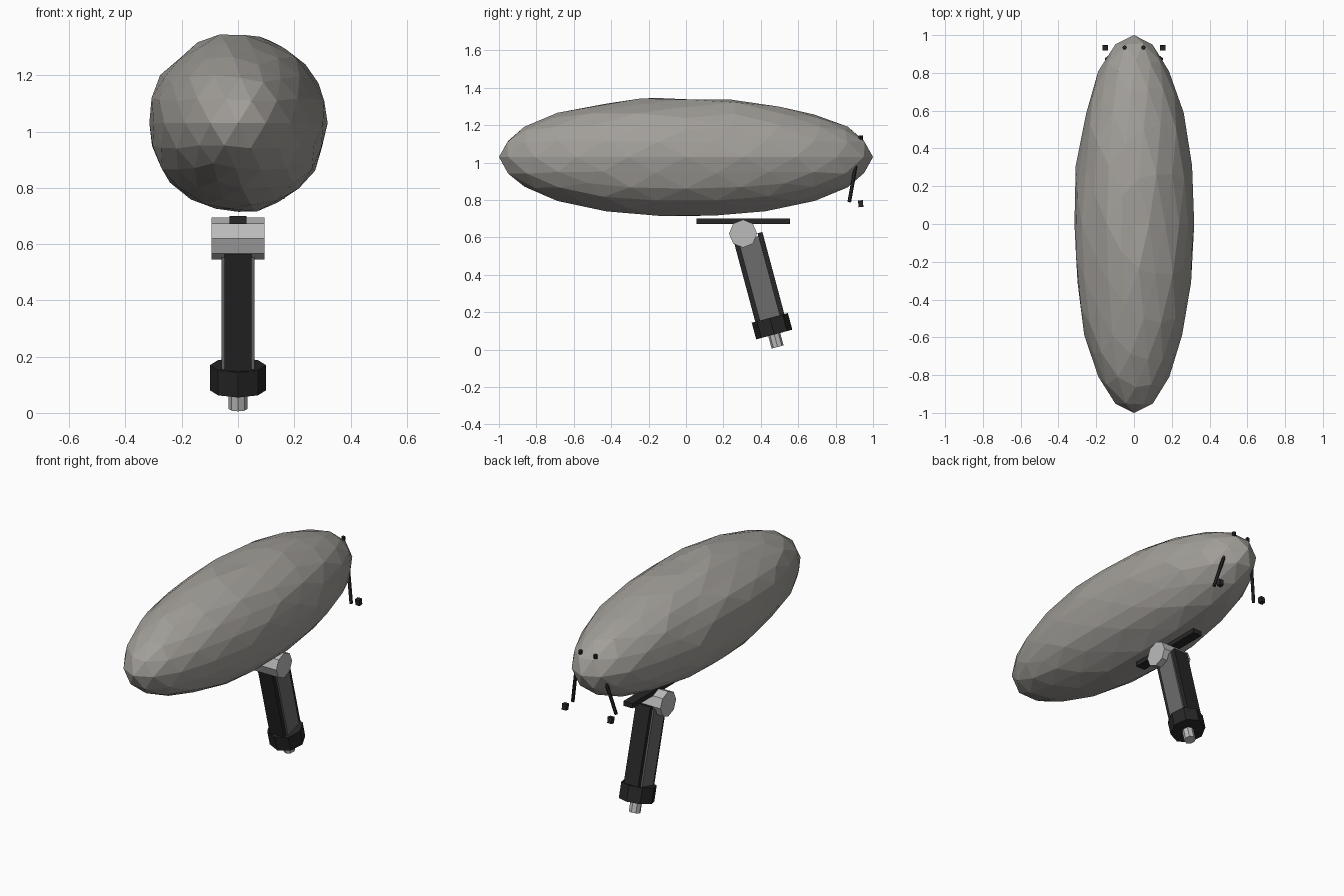
import bpy, math, random
from mathutils import Vector, Matrix

if "Cube" in bpy.data.objects:
    bpy.data.objects.remove(bpy.data.objects["Cube"])

random.seed(4)

def mat(name, c):
    m = bpy.data.materials.new(name)
    m.diffuse_color = (*c, 1)
    m.use_nodes = True
    m.node_tree.nodes["Principled BSDF"].inputs["Base Color"].default_value = m.diffuse_color
    return m

FUR = mat("fur_grey", (0.36, 0.345, 0.32))
BLACK = mat("black", (0.02, 0.02, 0.02))
DARK = mat("dark_grey", (0.15, 0.15, 0.15))
METAL = mat("metal", (0.5, 0.5, 0.5))

def finish(name, m):
    o = bpy.context.object
    o.name = name
    o.data.materials.append(m)
    return o

def box(name, loc, size, m, rot=(0, 0, 0)):
    bpy.ops.mesh.primitive_cube_add(size=1, location=loc, rotation=rot)
    o = finish(name, m)
    o.scale = size
    return o

def cyl(name, loc, r, h, m, rot=(0, 0, 0), n=8):
    bpy.ops.mesh.primitive_cylinder_add(vertices=n, radius=r, depth=h, location=loc, rotation=rot)
    return finish(name, m)

# furry windshield: slightly irregular low-poly ellipsoid
bpy.ops.mesh.primitive_ico_sphere_add(subdivisions=3, radius=1)
body = finish("fur_windshield", FUR)
for v in body.data.vertices:
    k = 1 + random.uniform(-0.02, 0.025)
    if v.co.z > 0.99:
        k = 0.95
    if abs(v.co.y) > 0.99:
        k = 1
    v.co = (v.co.x * 0.318 * k, v.co.y, v.co.z * 0.318 * k + 1.03)

# mounting rail and pivot knob
box("mount_rail", (0, 0.305, 0.686), (0.06, 0.5, 0.028), BLACK)
cyl("pivot_knob", (0, 0.305, 0.62), 0.075, 0.19, METAL, (0, math.pi / 2, 0))

# tilted pistol grip, placed along its own axis from the base collar
TILT = math.radians(15)
R = Matrix.Rotation(TILT, 3, 'X')
ROT = (TILT, 0, 0)
base = Vector((0, 0.46, 0.125))

def grip(y, z):
    return base + R @ Vector((0, y, z))

box("grip_core", grip(0, 0.25), (0.116, 0.112, 0.47), DARK, ROT)
for s, side in ((-1, "front"), (1, "back")):
    box("grip_pad_" + side, grip(s * 0.067, 0.255), (0.096, 0.027, 0.49), BLACK, ROT)
cyl("base_collar", grip(0, 0), 0.1, 0.092, BLACK, ROT)
cyl("base_stud", grip(0, -0.07), 0.033, 0.09, METAL, ROT)

# drawstrings, toggles and eyelets at the rear end
for s, side in ((-1, "left"), (1, "right")):
    a, b = Vector((s * 0.10, 0.908, 0.985)), Vector((s * 0.145, 0.873, 0.79))
    d = b - a
    cyl("drawstring_" + side, (a + b) / 2, 0.01, d.length, BLACK,
        d.to_track_quat('Z', 'Y').to_euler(), 6)
    box("toggle_" + side, (s * 0.152, 0.934, 0.78), (0.028, 0.026, 0.036), BLACK, (0.1, 0, 0))
    cyl("eyelet_" + side, (s * 0.05, 0.934, 1.135), 0.011, 0.022, BLACK)
